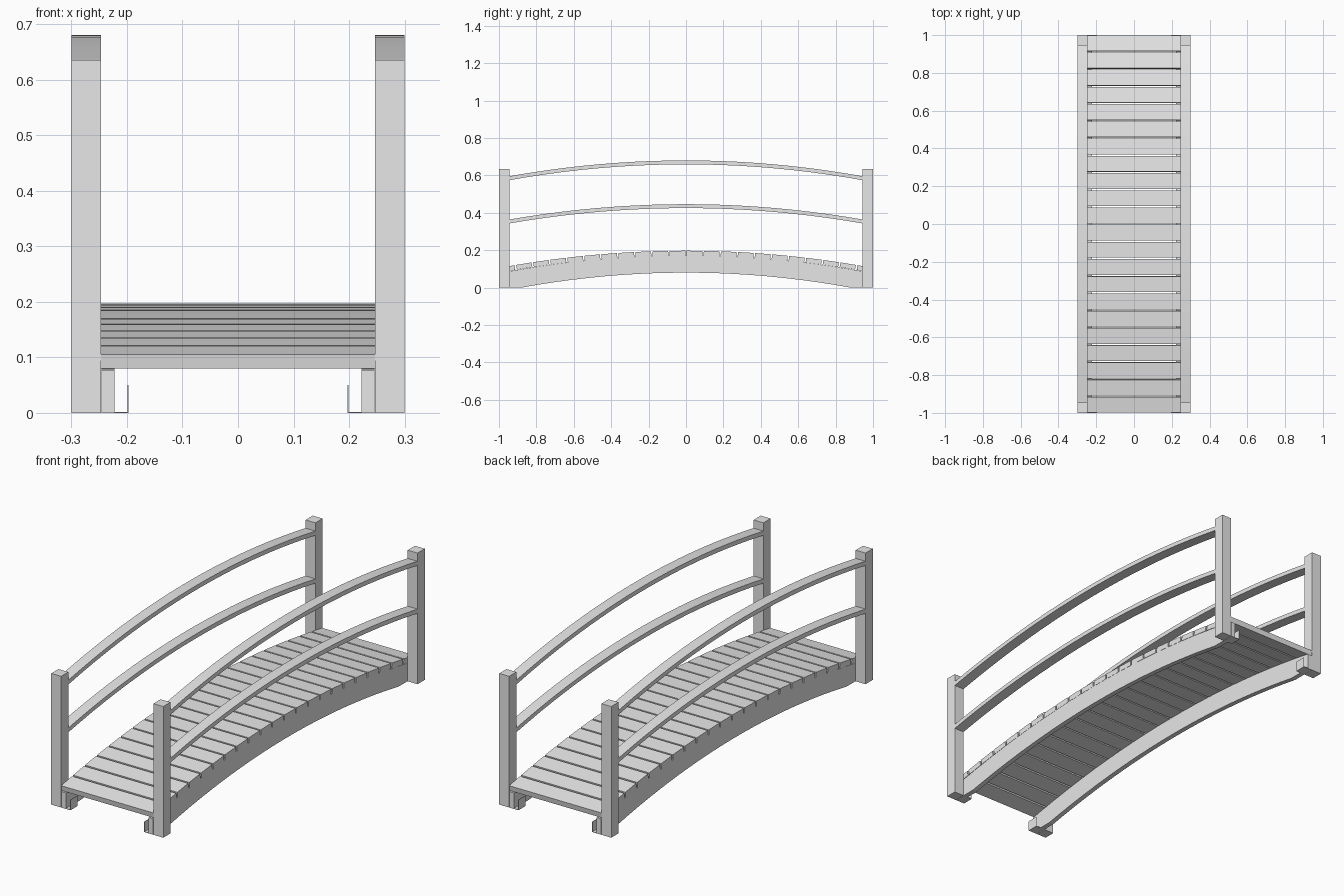
import bpy
import bmesh
import math

cube = bpy.data.objects.get("Cube")
if cube:
    bpy.data.objects.remove(cube, do_unlink=True)

# The single wood colour
GREY = (0.8, 0.8, 0.8, 1.0)
wood = bpy.data.materials.new("light_grey_wood")
wood.use_nodes = True
wood.diffuse_color = GREY
wood.node_tree.nodes["Principled BSDF"].inputs["Base Color"].default_value = GREY


def finish(name, bm):
    bmesh.ops.recalc_face_normals(bm, faces=bm.faces)
    mesh = bpy.data.meshes.new(name)
    bm.to_mesh(mesh)
    bm.free()
    mesh.materials.append(wood)
    obj = bpy.data.objects.new(name, mesh)
    bpy.context.collection.objects.link(obj)
    return obj


def box(name, low, high):
    bm = bmesh.new()
    bmesh.ops.create_cube(bm, size=1)
    for v in bm.verts:
        v.co = [(a + b) / 2 + c * (b - a) for a, b, c in zip(low, high, v.co)]
    return finish(name, bm)


def arched_beam(name, x0, x1, stations, top, bottom):
    """Rectangular section swept along y between two height curves."""
    bm = bmesh.new()
    rings = [[bm.verts.new(p) for p in ((x0, y, bottom(y)), (x1, y, bottom(y)),
                                        (x1, y, top(y)), (x0, y, top(y)))]
             for y in stations]
    for a, b in zip(rings, rings[1:]):
        for i in range(4):
            j = (i + 1) % 4
            bm.faces.new((a[i], a[j], b[j], b[i]))
    bm.faces.new(rings[0])
    bm.faces.new(rings[-1])
    return finish(name, bm)


def spread(half, count):
    return [half * (2 * i / count - 1) for i in range(count + 1)]


INNER, OUTER = 0.247, 0.30
POST_IN, END = 0.945, 1.0

for side, s in (("left", 1), ("right", -1)):
    # Corner posts and the small hollow feet inside them
    for end, e in (("front", -1), ("back", 1)):
        y0, y1 = sorted((e * POST_IN, e * END))
        xa, xb = sorted((s * INNER, s * OUTER))
        box(f"{end}_{side}_post", (xa, y0, 0), (xb, y1, 0.635))
        xa, xb = sorted((s * 0.197, s * 0.199))
        box(f"{end}_{side}_foot_side", (xa, y0, 0), (xb, y1, 0.05))
        xa, xb = sorted((s * 0.197, s * 0.222))
        box(f"{end}_{side}_foot_base", (xa, y0, 0), (xb, y1, 0.002))

    # Curved handrails
    for name, crown, fall in (("top_rail", 0.68, 0.095), ("middle_rail", 0.446, 0.092)):
        arched_beam(f"{side}_{name}", s * INNER, s * OUTER, spread(POST_IN, 20),
                    lambda y: crown - fall * y * y,
                    lambda y: crown - 0.021 - fall * y * y)

    # Arched side beam with flat feet
    stations = sorted(spread(0.88, 20) + [-END, -0.94, 0.94, END])
    arched_beam(f"{side}_side_beam", s * 0.222, s * (INNER - 0.001), stations,
                lambda y: 0.172 - 0.095 * y * y,
                lambda y: max(0, 0.08 * (1 - (y / 0.88) ** 2)))

# Deck planks, each tilted to follow the arch
PLANKS = 22
for i, y in enumerate(spread(0.958, PLANKS - 1)):
    plank = box(f"deck_plank_{i + 1}", (-INNER, -0.0418, -0.026), (INNER, 0.0418, 0))
    plank.location = (0, y, 0.197 - 0.092 * y * y)
    plank.rotation_euler.x = math.atan(-0.184 * y)
